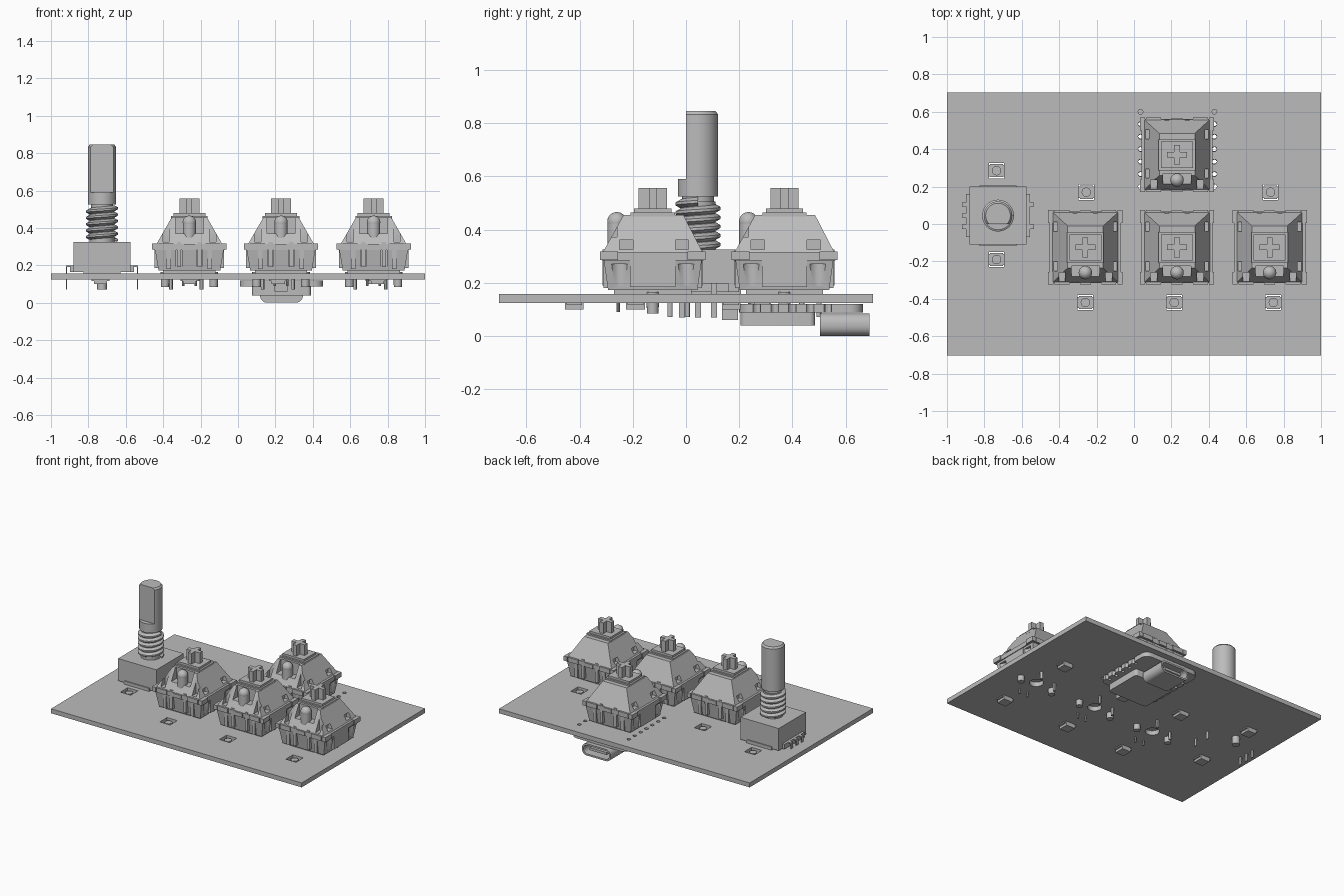
import bpy, bmesh, math
from mathutils import Matrix, Vector

if "Cube" in bpy.data.objects:
    bpy.data.objects.remove(bpy.data.objects["Cube"], do_unlink=True)

grey = bpy.data.materials.new("plain_grey")
grey.use_nodes = True
grey.diffuse_color = (0.5, 0.5, 0.5, 1)
grey.node_tree.nodes["Principled BSDF"].inputs["Base Color"].default_value = (0.5, 0.5, 0.5, 1)


def box(bm, x, y, z, top=None):
    """Box from (min, max) ranges; top gives the x and y ranges of the upper face."""
    made = bmesh.ops.create_cube(bm, size=1)["verts"]
    for v in made:
        upper = v.co.z > 0
        rx, ry = top if top and upper else (x, y)
        v.co = Vector((rx[v.co.x > 0], ry[v.co.y > 0], z[upper]))
    return made


def cyl(bm, x, y, z, r, sides=32, r_top=None):
    place = Matrix.Translation((x, y, (z[0] + z[1]) / 2))
    bmesh.ops.create_cone(bm, cap_ends=True, segments=sides, radius1=r,
                          radius2=r if r_top is None else r_top,
                          depth=z[1] - z[0], matrix=place)


def sym(half):
    return (-half, half)


def around(c, half):
    return (c - half, c + half)


def round_edges(bm, axis, r):
    """Round the edges that run along one axis."""
    edges = [e for e in bm.edges
             if abs((e.verts[0].co - e.verts[1].co).normalized()[axis]) > 0.99]
    bmesh.ops.bevel(bm, geom=edges, offset=r, segments=6, affect='EDGES', profile=0.5)


def finish(name, bm):
    mesh = bpy.data.meshes.new(name)
    bm.to_mesh(mesh)
    bm.free()
    mesh.materials.append(grey)
    ob = bpy.data.objects.new(name, mesh)
    bpy.context.collection.objects.link(ob)
    return ob


def apply_mods(ob):
    bpy.context.view_layer.update()
    graph = bpy.context.evaluated_depsgraph_get()
    mesh = bpy.data.meshes.new_from_object(ob.evaluated_get(graph))
    ob.modifiers.clear()
    ob.data = mesh


def cut(ob, bm):
    cutter = finish("cutter", bm)
    cutter.hide_render = True
    mod = ob.modifiers.new("cut", 'BOOLEAN')
    mod.operation, mod.solver, mod.object = 'DIFFERENCE', 'EXACT', cutter
    apply_mods(ob)
    bpy.data.objects.remove(cutter, do_unlink=True)


switches = [(-0.26, -0.125), (0.23, -0.125), (0.725, -0.125), (0.23, 0.37)]
lights = [(-0.255, 0.17), (0.73, 0.17), (-0.26, -0.42), (0.215, -0.42),
          (0.745, -0.42), (-0.735, 0.285), (-0.735, -0.19)]
pin_holes = [(x, 0.2 + 0.0667 * i) for x in (0.035, 0.43) for i in range(7)]
enc_x, enc_y = -0.727, 0.045

# Circuit board with square light openings, post holes and header holes
bm = bmesh.new()
box(bm, sym(1), sym(0.703), (0.125, 0.157))
board = finish("circuit_board", bm)
bm = bmesh.new()
for x, y in lights:
    box(bm, around(x, 0.041), around(y, 0.041), (0.1, 0.2))
for x, y in pin_holes:
    cyl(bm, x, y, (0.1, 0.2), 0.013, 12)
for x, y in switches[:3]:
    cyl(bm, x, y, (0.1, 0.2), 0.046)
cut(board, bm)

# Small lights sitting in the openings
for x, y in lights:
    bm = bmesh.new()
    box(bm, around(x, 0.035), around(y, 0.035), (0.1, 0.132))
    box(bm, around(x, 0.048), around(y, 0.03), (0.117, 0.124))
    light = finish("board_light", bm)
    bm = bmesh.new()
    cyl(bm, x, y, (0.118, 0.15), 0.025, 20)
    cut(light, bm)

# Key switch: parts made once around the origin
parts = []
bm = bmesh.new()
box(bm, sym(0.165), sym(0.168), (0.172, 0.285), (sym(0.184), sym(0.184)))
lower = finish("switch_lower_housing", bm)
bm = bmesh.new()
for s in (-1, 1):
    for t in (-1, 1):
        cyl(bm, s * 0.2, t * 0.125, (0.19, 0.27), 0.035, 20)
        box(bm, around(s * 0.055, 0.016), around(t * 0.185, 0.022), (0.19, 0.3))
cut(lower, bm)
parts.append(lower)

bm = bmesh.new()
box(bm, sym(0.14), sym(0.145), (0.157, 0.173))
for s in (-1, 1):
    box(bm, around(s * 0.175, 0.011), sym(0.085), (0.185, 0.29))
    for x in (-0.055, 0.055):
        box(bm, around(x, 0.011), around(s * 0.172, 0.016), (0.19, 0.325))
    for x in (-0.11, 0.11):
        box(bm, around(x, 0.012), around(s * 0.175, 0.01), (0.18, 0.29))
parts.append(finish("switch_clips", bm))

bm = bmesh.new()
box(bm, sym(0.191), sym(0.191), (0.283, 0.315))
for s in (-1, 1):
    box(bm, sym(0.03), around(s * 0.191, 0.007), (0.285, 0.313))
    for t in (-1, 1):
        box(bm, around(s * 0.185, 0.014), around(t * 0.165, 0.034), (0.285, 0.318))
        box(bm, around(s * 0.125, 0.04), around(t * 0.19, 0.009), (0.285, 0.318))
parts.append(finish("switch_flange", bm))

bm = bmesh.new()
box(bm, sym(0.178), sym(0.19), (0.31, 0.455), (sym(0.095), (-0.11, 0.115)))
upper = finish("switch_upper_housing", bm)
bm = bmesh.new()
box(bm, sym(0.075), (-0.25, -0.1), (0.37, 0.5))
for s in (-1, 1):
    box(bm, around(s * 0.125, 0.017), (-0.25, -0.135), (0.325, 0.44))
    box(bm, around(s * 0.17, 0.035), around(-0.1, 0.025), (0.325, 0.36))
    box(bm, around(s * 0.17, 0.035), around(0.11, 0.025), (0.325, 0.36))
cut(upper, bm)
parts.append(upper)

bm = bmesh.new()
box(bm, sym(0.098), sym(0.083), (0.45, 0.465))
box(bm, sym(0.085), sym(0.07), (0.46, 0.48))
parts.append(finish("switch_slider", bm))
bm = bmesh.new()
box(bm, sym(0.053), sym(0.015), (0.47, 0.557))
box(bm, sym(0.015), sym(0.053), (0.47, 0.557))
parts.append(finish("switch_cross_stem", bm))

bm = bmesh.new()
cyl(bm, 0, -0.135, (0.32, 0.43), 0.035, 24)
bmesh.ops.create_uvsphere(bm, u_segments=24, v_segments=12, radius=0.036,
                          matrix=Matrix.Translation((0, -0.135, 0.43)))
parts.append(finish("switch_bulb", bm))

bm = bmesh.new()
for s in (-1, 1):
    cyl(bm, s * 0.13, 0, (0.085, 0.165), 0.022, 16, 0.024)
for x, y in ((-0.098, 0.065), (0.065, 0.13)):
    cyl(bm, x, y, (0.072, 0.165), 0.01, 12)
for s in (-1, 1):
    cyl(bm, s * 0.033, -0.13, (0.09, 0.165), 0.007, 10)
parts.append(finish("switch_pins", bm))

# Place the four switches
for i, (x, y) in enumerate(switches):
    for part in parts:
        ob = part if i == 0 else part.copy()
        if i:
            bpy.context.collection.objects.link(ob)
        ob.location = (x, y, 0)

# Rotary knob body with legs
bm = bmesh.new()
box(bm, around(enc_x, 0.153), around(enc_y, 0.155), (0.165, 0.325))
box(bm, around(enc_x, 0.1), around(enc_y, 0.162), (0.155, 0.18))
for s in (-1, 1):
    box(bm, around(enc_x + s * 0.158, 0.012), around(enc_y, 0.115), (0.165, 0.2))
finish("encoder_body", bm)
bm = bmesh.new()
for side, spots in ((-1, (-0.06, 0, 0.06)), (1, (-0.06, 0.06))):
    for dy in spots:
        x = enc_x + side * 0.19
        box(bm, around(x, 0.003), around(enc_y + dy, 0.011), (0.07, 0.2))
        box(bm, around(x - side * 0.02, 0.02), around(enc_y + dy, 0.011), (0.192, 0.2))
cyl(bm, enc_x, enc_y + 0.12, (0.07, 0.165), 0.026, 16)
finish("encoder_legs", bm)

# Threaded bushing as a true helix around a core
bm = bmesh.new()
pitch = 0.034
verts = [bm.verts.new((r, 0, h * pitch))
         for r, h in ((0.064, 0), (0.085, 0.35), (0.085, 0.65), (0.064, 1))]
for a, b in zip(verts, verts[1:]):
    bm.edges.new((a, b))
thread = finish("encoder_thread", bm)
thread.location = (enc_x, enc_y, 0.318)
screw = thread.modifiers.new("helix", 'SCREW')
screw.axis, screw.screw_offset, screw.iterations = 'Z', pitch, 5
screw.steps = screw.render_steps = 40
apply_mods(thread)
bm = bmesh.new()
cyl(bm, enc_x, enc_y, (0.32, 0.505), 0.066)
cyl(bm, enc_x, enc_y, (0.5, 0.535), 0.06)
finish("encoder_core", bm)

# Shaft with a flat on the front
bm = bmesh.new()
cyl(bm, enc_x, enc_y, (0.525, 0.833), 0.076, 48)
cyl(bm, enc_x, enc_y, (0.833, 0.845), 0.076, 48, 0.066)
bmesh.ops.remove_doubles(bm, verts=bm.verts, dist=0.0001)
bmesh.ops.delete(bm, geom=[f for f in bm.faces
                           if abs(f.calc_center_median().z - 0.833) < 0.001],
                 context='FACES_ONLY')
shaft = finish("encoder_shaft", bm)
bm = bmesh.new()
box(bm, around(enc_x, 0.2), (-0.2, 0.0), (0.59, 1))
cut(shaft, bm)

# Controller board hanging underneath, with notched pads
bm = bmesh.new()
box(bm, (0.01, 0.455), (0.2, 0.665), (0.088, 0.12))
round_edges(bm, 2, 0.05)
controller = finish("controller_board", bm)
bm = bmesh.new()
for x, y in pin_holes[1:6] + pin_holes[8:13]:
    cyl(bm, 0.01 if x < 0.2 else 0.455, y, (0.05, 0.15), 0.014, 12)
    cyl(bm, x, y, (0.05, 0.15), 0.011, 12)
cut(controller, bm)

# Shield can and small front button on the controller
bm = bmesh.new()
box(bm, (0.075, 0.39), (0.205, 0.485), (0.04, 0.09))
round_edges(bm, 2, 0.02)
finish("controller_shield", bm)
bm = bmesh.new()
box(bm, around(0.23, 0.035), (0.135, 0.195), (0.06, 0.125))
finish("controller_button", bm)

# Charging socket: hollow rounded tube open to the back
bm = bmesh.new()
box(bm, (0.118, 0.347), (0.503, 0.69), (0.0, 0.085))
round_edges(bm, 1, 0.038)
socket = finish("socket", bm)
bm = bmesh.new()
box(bm, (0.13, 0.335), (0.53, 0.75), (0.012, 0.073))
round_edges(bm, 1, 0.029)
cut(socket, bm)
bm = bmesh.new()
box(bm, (0.165, 0.3), (0.52, 0.67), (0.034, 0.052))
finish("socket_tongue", bm)

# Smooth the round sides, keep the edges sharp
for ob in bpy.context.scene.objects:
    ob.select_set(ob.type == 'MESH')
bpy.context.view_layer.objects.active = board
bpy.ops.object.shade_smooth_by_angle(angle=math.radians(30))
